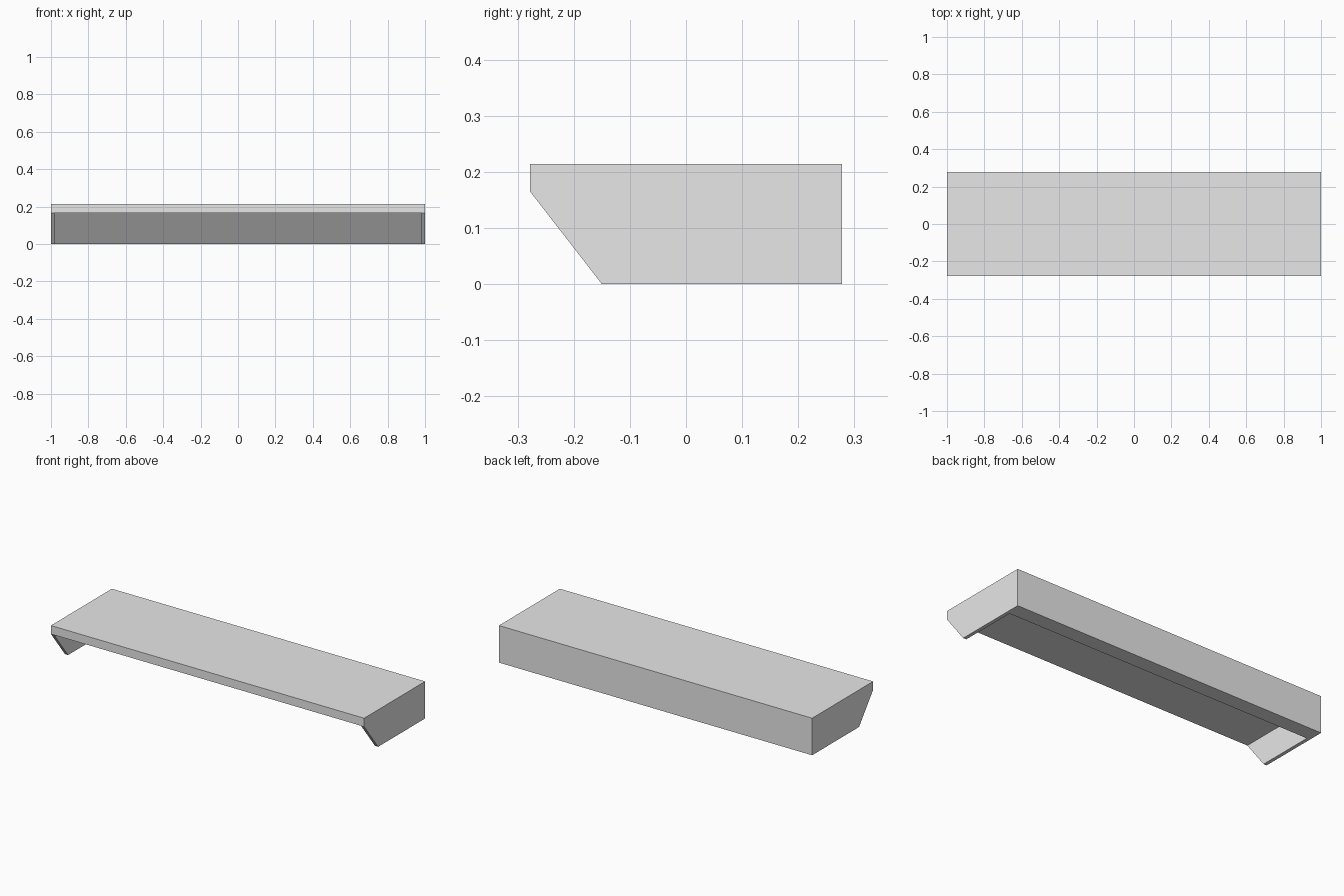
import bpy
import bmesh

if "Cube" in bpy.data.objects:
    bpy.data.objects.remove(bpy.data.objects["Cube"], do_unlink=True)

HALF_WIDTH = 1.0
SIDE_THICKNESS = 0.02
BACK, FRONT = 0.278, -0.278
HEIGHT, BOARD_BOTTOM = 0.214, 0.165
FOOT_FRONT = -0.15       # where the sloped side edge meets the ground
BACK_FOOT = 0.19         # front edge of the back rail at the ground
SLOPE = (FOOT_FRONT - FRONT) / BOARD_BOTTOM

grey = bpy.data.materials.new("plain_grey")
grey.use_nodes = True
grey.diffuse_color = (0.8, 0.8, 0.8, 1)
grey.node_tree.nodes["Principled BSDF"].inputs["Base Color"].default_value = grey.diffuse_color


def extrude_profile(name, profile, half_width):
    """Extrude a (y, z) outline along x, centred on x = 0."""
    bm = bmesh.new()
    face = bm.faces.new([bm.verts.new((-half_width, y, z)) for y, z in profile])
    moved = bmesh.ops.extrude_face_region(bm, geom=[face])["geom"]
    verts = [v for v in moved if isinstance(v, bmesh.types.BMVert)]
    bmesh.ops.translate(bm, verts=verts, vec=(2 * half_width, 0, 0))
    bmesh.ops.recalc_face_normals(bm, faces=bm.faces)
    mesh = bpy.data.meshes.new(name)
    bm.to_mesh(mesh)
    bm.free()
    mesh.materials.append(grey)
    obj = bpy.data.objects.new(name, mesh)
    bpy.context.collection.objects.link(obj)
    return obj


# Shelf body: outline of the side panels across the full width
shelf = extrude_profile("shelf", [
    (BACK, 0), (BACK, HEIGHT), (FRONT, HEIGHT),
    (FRONT, BOARD_BOTTOM), (FOOT_FRONT, 0)], HALF_WIDTH)

# Recess under the board, between the side panels, with a sloped back rail
DROP = 0.1
recess = extrude_profile("recess_cutter", [
    (FRONT - DROP, -DROP), (FRONT - DROP, BOARD_BOTTOM),
    (BACK_FOOT - SLOPE * BOARD_BOTTOM, BOARD_BOTTOM),
    (BACK_FOOT + SLOPE * DROP, -DROP)], HALF_WIDTH - SIDE_THICKNESS)
recess.hide_render = True

cut = shelf.modifiers.new("recess", 'BOOLEAN')
cut.operation = 'DIFFERENCE'
cut.solver = 'EXACT'
cut.object = recess
bpy.context.view_layer.objects.active = shelf
bpy.ops.object.modifier_apply(modifier=cut.name)
bpy.data.objects.remove(recess, do_unlink=True)
